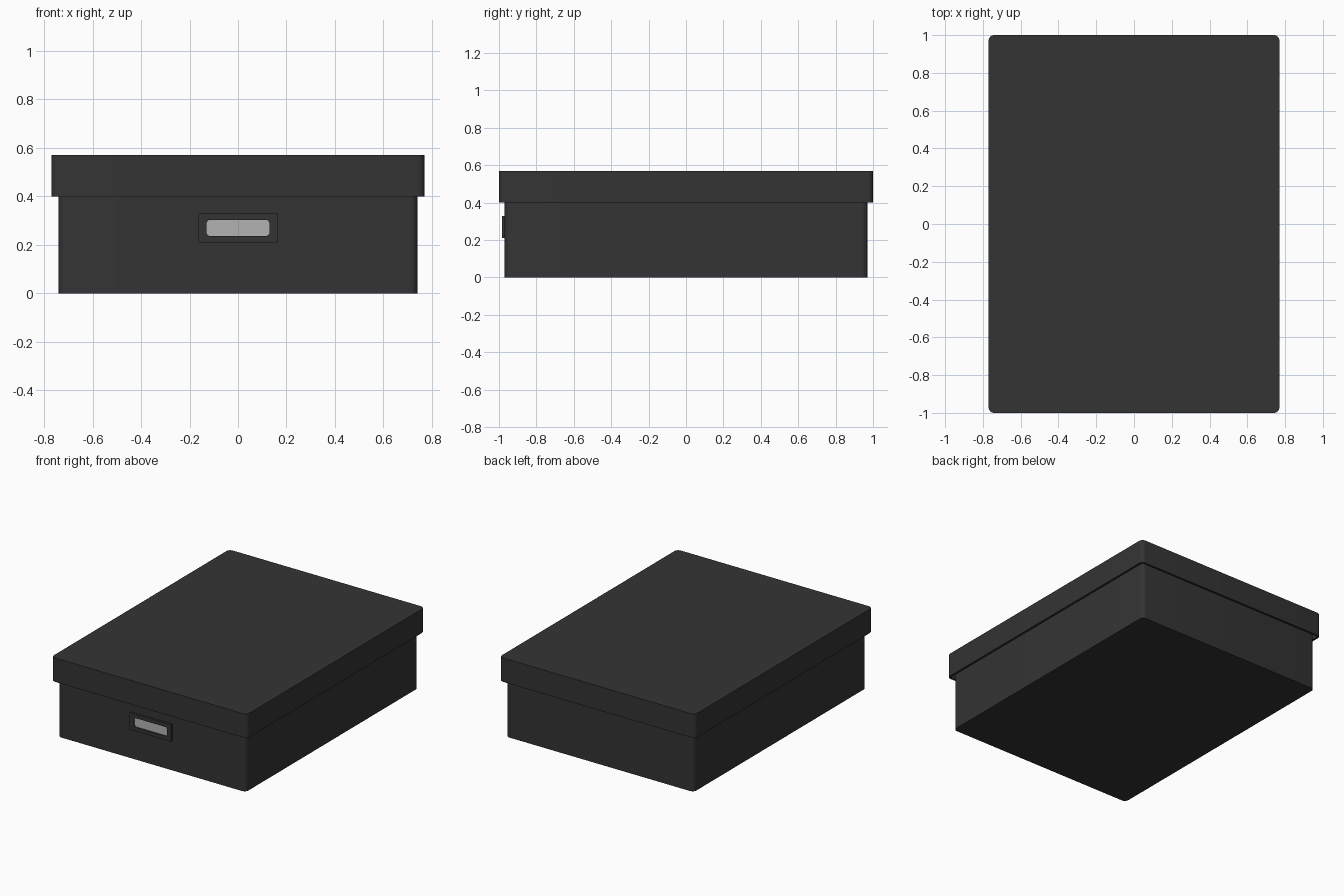
import bpy, bmesh, math

if "Cube" in bpy.data.objects:
    bpy.data.objects.remove(bpy.data.objects["Cube"])


def material(name, value):
    m = bpy.data.materials.new(name)
    m.diffuse_color = (value, value, value, 1)
    m.use_nodes = True
    m.node_tree.nodes["Principled BSDF"].inputs["Base Color"].default_value = m.diffuse_color
    return m


def rounded(w, d, r, seg=6):
    """Rounded rectangle outline, counter-clockwise, centred on the origin."""
    pts = []
    for i, (sx, sy) in enumerate([(1, 1), (-1, 1), (-1, -1), (1, -1)]):
        for k in range(seg + 1):
            a = math.pi / 2 * (i + k / seg)
            pts.append((sx * (w - r) + r * math.cos(a), sy * (d - r) + r * math.sin(a)))
    return pts


def finish(name, bm, mat):
    bmesh.ops.recalc_face_normals(bm, faces=bm.faces)
    mesh = bpy.data.meshes.new(name)
    bm.to_mesh(mesh)
    bm.free()
    mesh.materials.append(mat)
    ob = bpy.data.objects.new(name, mesh)
    bpy.context.collection.objects.link(ob)
    bpy.ops.object.select_all(action='DESELECT')
    ob.select_set(True)
    bpy.context.view_layer.objects.active = ob
    bpy.ops.object.shade_smooth_by_angle(angle=math.radians(30))
    return ob


def tray(name, w, d, r, closed_z, open_z, wall, mat):
    """Hollow tray: closed at closed_z, open at open_z."""
    bm = bmesh.new()
    inner_z = closed_z + math.copysign(wall, open_z - closed_z)
    levels = [(0, closed_z), (0, open_z), (wall, open_z), (wall, inner_z)]
    rings = [[bm.verts.new((x, y, z)) for x, y in rounded(w - i, d - i, r - i)]
             for i, z in levels]
    n = len(rings[0])
    for a, b in zip(rings, rings[1:]):
        for j in range(n):
            k = (j + 1) % n
            bm.faces.new((a[j], a[k], b[k], b[j]))
    bm.faces.new(rings[0])
    bm.faces.new(rings[-1])
    return finish(name, bm, mat)


black = material("black_card", 0.034)
paper = material("label_paper", 0.45)

# Box and overlapping lid
tray("box_body", 0.74, 0.97, 0.03, 0.0, 0.55, 0.015, black)
tray("box_lid", 0.77, 1.0, 0.03, 0.57, 0.40, 0.015, black)

# Label frame on the front: sharp outer edge, rounded window
FRONT, BACK, CZ = -0.985, -0.968, 0.27
outer = rounded(0.163, 0.06, 0.0001)
window = rounded(0.13, 0.033, 0.015)
bm = bmesh.new()
rings = [[bm.verts.new((x, y, CZ + z)) for x, z in pts]
         for pts, y in ((outer, BACK), (outer, FRONT), (window, FRONT), (window, BACK))]
n = len(outer)
for i in range(4):
    a, b = rings[i], rings[(i + 1) % 4]
    for j in range(n):
        k = (j + 1) % n
        bm.faces.new((a[j], a[k], b[k], b[j]))
bmesh.ops.remove_doubles(bm, verts=bm.verts, dist=0.0005)
finish("label_frame", bm, black)

# Paper label behind the window
bm = bmesh.new()
rings = [[bm.verts.new((x, y, CZ + z)) for x, z in window] for y in (-0.969, -0.976)]
for j in range(n):
    k = (j + 1) % n
    bm.faces.new((rings[0][j], rings[0][k], rings[1][k], rings[1][j]))
for ring in rings:
    bm.faces.new(ring)
finish("label", bm, paper)
